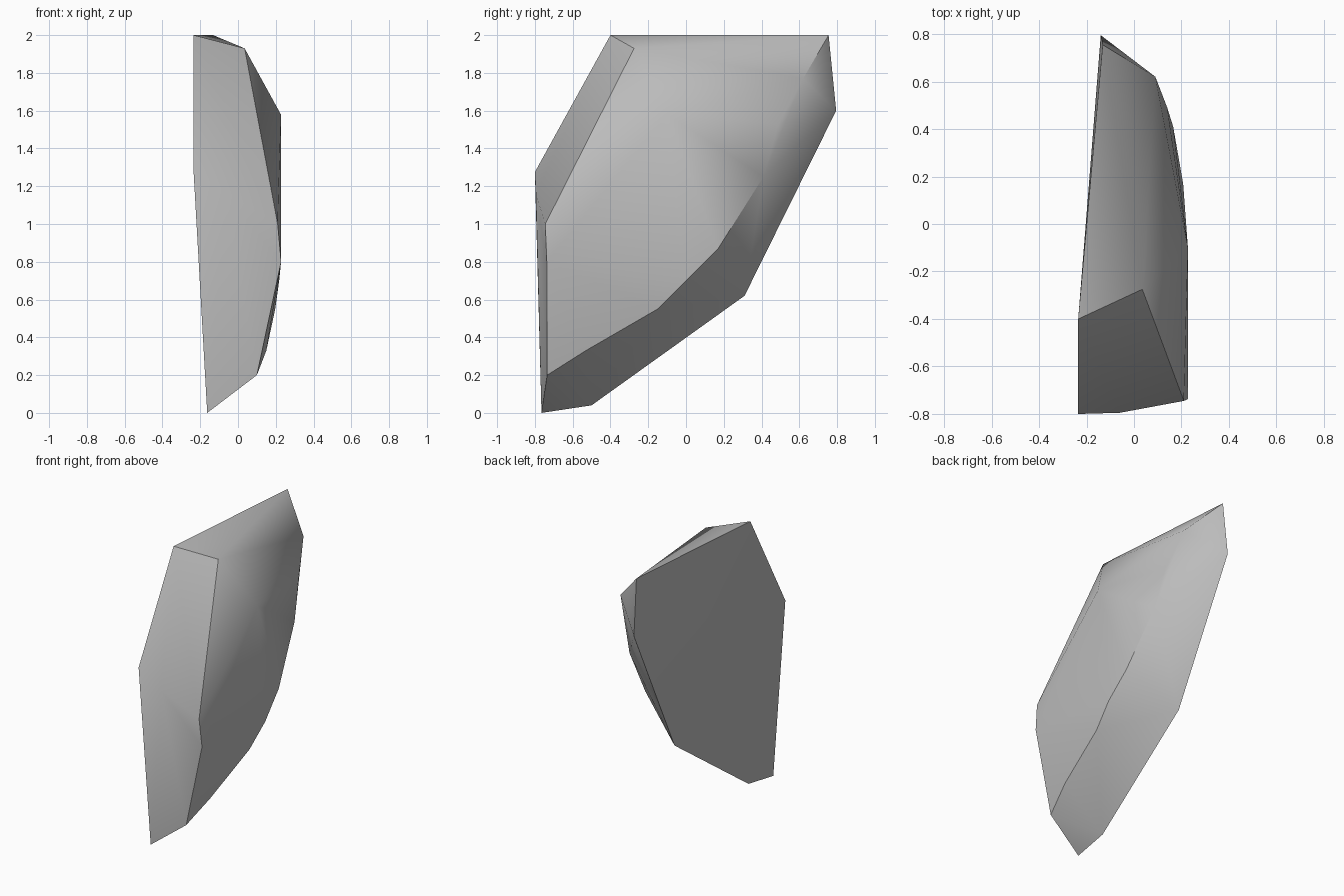
import bpy
import bmesh
import math

cube = bpy.data.objects.get("Cube")
if cube:
    bpy.data.objects.remove(cube, do_unlink=True)

# Stone material
stone = bpy.data.materials.new("grey_stone")
stone.use_nodes = True
colour = (0.5, 0.5, 0.5, 1)
stone.diffuse_color = colour
stone.node_tree.nodes["Principled BSDF"].inputs["Base Color"].default_value = colour

# Outline of the flat split side
split_side = [(-.163, -.765, 0), (-.15, -.5, .04), (-.125, .31, .62), (-.14, .795, 1.6),
              (-.132, .755, 2), (-.235, -.4, 2), (-.235, -.8, 1.275)]
# Front corner, running from the top down
front_corner = [(.035, -.275, 1.93), (.21, -.745, 1.0), (.228, -.737, .8),
                (.1, -.735, .2), (-.06, -.795, 1.16)]
# Ridge across the bulging side
ridge = [(.15, -.53, .33), (.197, -.15, .55), (.218, 0, .7), (.207, .17, .87),
         (.165, .41, 1.25), (.14, .49, 1.53), (.09, .62, 1.77), (.227, -.1, 1.58)]

# Shard of rock, wrapped around its corners
bm = bmesh.new()
for point in split_side + front_corner + ridge:
    bm.verts.new(point)
hull = bmesh.ops.convex_hull(bm, input=bm.verts[:])
unused = set(hull["geom_interior"]) | set(hull["geom_unused"])
bmesh.ops.delete(bm, geom=[g for g in unused if isinstance(g, bmesh.types.BMVert)], context="VERTS")
bmesh.ops.recalc_face_normals(bm, faces=bm.faces[:])
mesh = bpy.data.meshes.new("rock_shard")
bm.to_mesh(mesh)
bm.free()
mesh.materials.append(stone)
rock = bpy.data.objects.new("rock_shard", mesh)
bpy.context.collection.objects.link(rock)

# Soft bulge with crisp split edges
bpy.context.view_layer.objects.active = rock
rock.select_set(True)
bpy.ops.object.shade_smooth_by_angle(angle=math.radians(35))
